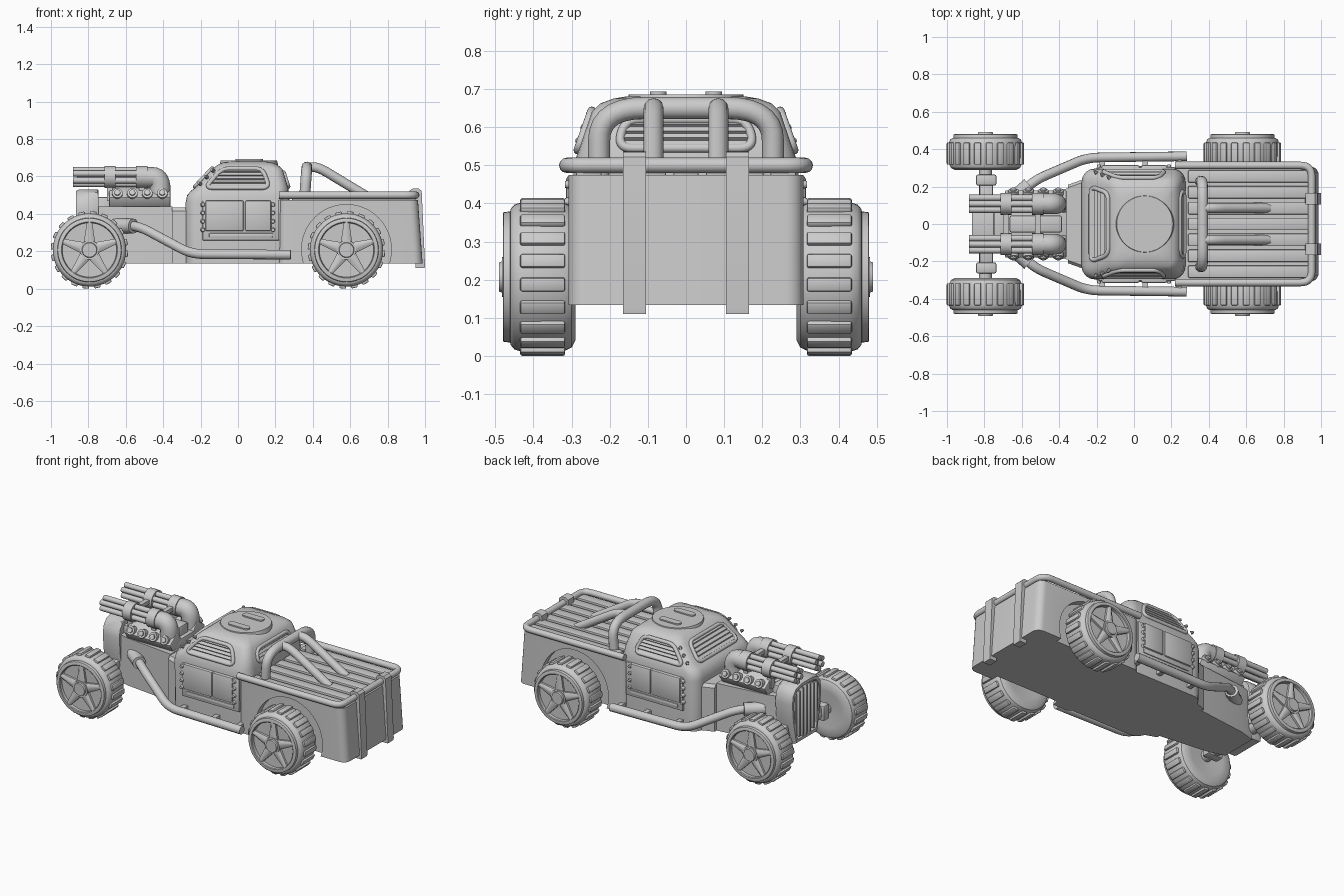
import bpy, bmesh
from math import sin, cos, pi, radians
from mathutils import Vector, Matrix

if "Cube" in bpy.data.objects:
    bpy.data.objects.remove(bpy.data.objects["Cube"])

V = Vector


def finish(bm, name, mirror=False, loc=(0, 0, 0)):
    bmesh.ops.recalc_face_normals(bm, faces=bm.faces)
    me = bpy.data.meshes.new(name)
    bm.to_mesh(me)
    bm.free()
    ob = bpy.data.objects.new(name, me)
    ob.location = loc
    bpy.context.collection.objects.link(ob)
    if mirror:
        ob.modifiers.new("Mirror", 'MIRROR').use_axis = (False, True, False)
    return ob


def add_box(bm, c, size, rot=Matrix(), bevel=0.0):
    m = Matrix.Translation(c) @ rot.to_4x4() @ Matrix.Diagonal((*size, 1))
    vs = bmesh.ops.create_cube(bm, size=1, matrix=m)['verts']
    if bevel:
        es = list({e for v in vs for e in v.link_edges})
        bmesh.ops.bevel(bm, geom=es, offset=bevel, segments=2, profile=0.5, affect='EDGES')


def add_bar(bm, p, q, w, t, n, bevel=0.0):
    # box running from p to q, width w, thickness t along normal n
    p, q = V(p), V(q)
    x = (q - p).normalized()
    y = V(n).cross(x).normalized()
    rot = Matrix((x, y, x.cross(y))).transposed()
    add_box(bm, (p + q) / 2, ((q - p).length, w, t), rot, bevel)


def add_cyl(bm, p, q, r, n=24, r2=None):
    p, q = V(p), V(q)
    m = Matrix.Translation((p + q) / 2) @ (q - p).to_track_quat('Z', 'Y').to_matrix().to_4x4()
    bmesh.ops.create_cone(bm, cap_ends=True, segments=n, radius1=r, radius2=r if r2 is None else r2,
                          depth=(q - p).length, matrix=m)


def add_loft(bm, rings):
    rows = [[bm.verts.new(p) for p in ring] for ring in rings]
    n = len(rows[0])
    for a, b in zip(rows, rows[1:]):
        for i in range(n):
            bm.faces.new((a[i], a[(i + 1) % n], b[(i + 1) % n], b[i]))
    bm.faces.new(rows[0])
    bm.faces.new(rows[-1])


def rounded(z, x0, x1, hy, r, n=5):
    out = []
    for k, (cx, cy) in enumerate([(x1 - r, hy - r), (x0 + r, hy - r), (x0 + r, r - hy), (x1 - r, r - hy)]):
        for i in range(n + 1):
            a = pi / 2 * (k + i / n)
            out.append((cx + r * cos(a), cy + r * sin(a), z))
    return out


def tube(name, pts, r, fillet=0.05, mirror=False, cyclic=False):
    # path with rounded corners swept by a circle
    pts = [V(p) for p in pts]
    n, path = len(pts), []
    for i, p in enumerate(pts):
        if not cyclic and i in (0, n - 1):
            path.append(p)
            continue
        a, b = pts[i - 1] - p, pts[(i + 1) % n] - p
        s = p + a.normalized() * min(fillet, a.length * .48)
        e = p + b.normalized() * min(fillet, b.length * .48)
        path += [s.lerp(p, t / 7).lerp(p.lerp(e, t / 7), t / 7) for t in range(8)]
    cu = bpy.data.curves.new(name, 'CURVE')
    cu.dimensions, cu.bevel_depth, cu.bevel_resolution, cu.use_fill_caps = '3D', r, 4, True
    sp = cu.splines.new('POLY')
    sp.points.add(len(path) - 1)
    for q, p in zip(sp.points, path):
        q.co = (*p, 1)
    sp.use_cyclic_u = cyclic
    ob = bpy.data.objects.new(name, cu)
    bpy.context.collection.objects.link(ob)
    bpy.ops.object.select_all(action='DESELECT')
    ob.select_set(True)
    bpy.context.view_layer.objects.active = ob
    bpy.ops.object.convert(target='MESH')
    ob = bpy.context.object
    if mirror:
        ob.modifiers.new("Mirror", 'MIRROR').use_axis = (False, True, False)


def window(name, bl, br, tr, tl, n, mirror=False):
    # louvred armour window: round frame with slats
    bl, br, tr, tl = map(V, (bl, br, tr, tl))
    tube(name + "_frame", [bl, br, tr, tl], .012, .04, mirror, True)
    bm = bmesh.new()
    nor = (br - bl).cross(tl - bl).normalized()
    for i in range(n):
        t = (i + .6) / (n + .2)
        a, b = bl.lerp(tl, t), br.lerp(tr, t)
        add_bar(bm, a.lerp(b, .03), a.lerp(b, .97), (tl - bl).length / n * .75, .012,
                nor + (tl - bl).normalized() * .5)
    finish(bm, name + "_slats", mirror)


# Wheels: tyre, treads, rim and star spokes
for end, wx in (("front", -.794), ("rear", .58)):
    loc = (wx, 0, .207)
    bm = bmesh.new()
    prof = [(.05, .30), (.12, .29), (.165, .29), (.185, .3), (.195, .32), (.196, .43), (.19, .45), (.178, .46),
            (.172, .461), (.17, .478), (.166, .48), (.15, .48), (.146, .476), (.145, .458), (.03, .455)]
    add_loft(bm, [[(r * sin(2 * pi * i / 48), y, r * cos(2 * pi * i / 48)) for i in range(48)] for r, y in prof])
    finish(bm, end + "_tyres", True, loc)
    bm = bmesh.new()
    for i in range(20):
        a = 2 * pi * i / 20 + .1
        rot = Matrix.Rotation(a, 3, 'Y')
        add_box(bm, rot @ V((0, .376, .197)), (.036, .118, .02), rot, .006)
    finish(bm, end + "_tyre_treads", True, loc)
    bm = bmesh.new()
    add_cyl(bm, (0, .45, 0), (0, .482, 0), .052, 32)
    add_cyl(bm, (0, .48, 0), (0, .491, 0), .042, 32, .038)
    for i in range(5):
        rot = Matrix.Rotation(2 * pi * i / 5, 3, 'Y')
        base = [(-.032, .03), (.032, .03), (.014, .149), (-.014, .149)]
        add_loft(bm, [[rot @ V((x * s, y, z)) for x, z in base] for y, s in ((.45, 1), (.47, 1), (.479, .4))])
    finish(bm, end + "_wheel_spokes", True, loc)

# Axles
bm = bmesh.new()
add_cyl(bm, (-.794, -.32, .21), (-.794, .32, .21), .035)
add_cyl(bm, (.58, -.32, .207), (.58, .32, .207), .04)
for s in (-1, 1):
    add_box(bm, (-.79, .235 * s, .22), (.11, .06, .1), bevel=.012)
    add_bar(bm, (-.79, .1 * s, .25), (-.79, .25 * s, .23), .07, .05, (0, 0, 1), .008)
finish(bm, "axles")

# Front chassis, tapering toward the grille
bm = bmesh.new()
plan = [(-.79, .12), (-.69, .15), (-.35, .19), (-.35, -.19), (-.69, -.15), (-.79, -.12)]
add_loft(bm, [[(x, y, z) for x, y in plan] for z in (.134, .44)])
plan = [(-.352, .21), (-.2, .265), (-.2, -.265), (-.352, -.21)]
add_loft(bm, [[(x, y * s, z) for x, y in plan] for z, s in ((.134, 1), (.415, 1), (.435, .93))])
finish(bm, "front_chassis")

# Radiator grille
half = [(.11, .15), (.142, .3), (.153, .42), (.145, .475), (.115, .515), (.06, .53)]
outline = half + [(-y, z) for y, z in reversed(half)]
bm = bmesh.new()
add_loft(bm, [[(x, y * s, .34 + (z - .34) * s) for y, z in outline]
              for x, s in ((-.745, .98), (-.75, 1), (-.85, 1), (-.865, .96), (-.865, .86), (-.84, .83))])
for i in range(7):
    y = (i - 3) * .036
    add_box(bm, (-.853, y, .335), (.028, .015, .33 - abs(y) * .5), bevel=.004)
finish(bm, "radiator_grille")

# Engine block, slanted heads and exhaust ports
bm = bmesh.new()
add_box(bm, (-.525, 0, .44), (.33, .24, .1), bevel=.006)
add_box(bm, (-.525, 0, .5), (.28, .09, .1), bevel=.01)
add_box(bm, (-.72, 0, .4), (.07, .2, .18), bevel=.01)
for s in (-1, 1):
    rot = Matrix.Rotation(radians(-35 * s), 3, 'X')
    add_box(bm, (-.525, .12 * s, .485), (.33, .1, .075), rot, .008)
    for x in (-.645, -.565, -.485, -.405):
        p, d = V((x, .13 * s, .488)), V((0, .82 * s, .4))
        add_cyl(bm, p, p + d * .06, .028, 16)
        add_cyl(bm, p, p + d * .07, .016, 16)
finish(bm, "engine")

# Twin multi-barrel stacks above the engine
bm = bmesh.new()
for i in range(6):
    a = pi / 3 * i + pi / 6
    y, z = .108 + .037 * cos(a), .597 + .037 * sin(a)
    add_cyl(bm, (-.882, y, z), (-.49, y, z), .0165, 12)
add_cyl(bm, (-.86, .108, .597), (-.49, .108, .597), .022, 12)
for x0, x1 in ((-.715, -.655), (-.545, -.485)):
    add_cyl(bm, (x0, .108, .597), (x1, .108, .597), .059, 24)
    add_box(bm, ((x0 + x1) / 2, .108, .52), (.03, .04, .1))
    add_box(bm, ((x0 + x1) / 2, .04, .6), (.03, .08, .025))
finish(bm, "barrel_stacks", True)
tube("stack_elbows", [(-.5, .108, .595), (-.416, .108, .595), (-.416, .108, .46)], .055, .075, True)

# Side exhaust pipes
tube("exhaust_pipes", [(-.62, .15, .335), (-.53, .235, .335), (-.25, .355, .185), (.282, .362, .182)], .026, .07, True)
tube("exhaust_headers", [(-.66, .13, .34), (-.61, .165, .335), (-.56, .21, .335)], .04, .03, True)
bm = bmesh.new()
for x in (-.17, .06, .24):
    add_box(bm, (x, .32, .185), (.03, .08, .025))
finish(bm, "exhaust_brackets", True)

# Cab shell
bm = bmesh.new()
add_loft(bm, [rounded(*s) for s in (
    (.134, -.28, .275, .29, .07), (.46, -.28, .275, .296, .07), (.50, -.272, .275, .293, .07),
    (.525, -.25, .27, .287, .07), (.54, -.228, .268, .281, .06), (.64, -.137, .238, .247, .05),
    (.662, -.11, .212, .225, .05), (.675, -.08, .18, .19, .05), (.68, -.05, .15, .16, .05))])
finish(bm, "cab")

# Louvred windows
window("windscreen", (-.23, .2, .545), (-.23, -.2, .545), (-.138, -.165, .642), (-.138, .165, .642), 5)
window("side_window", (.168, .283, .54), (-.175, .283, .54), (-.085, .247, .642), (.13, .247, .642), 5, True)
window("rear_window", (.268, -.18, .545), (.268, .18, .545), (.244, .16, .62), (.244, -.16, .62), 4)

# Roof hatch
bm = bmesh.new()
add_cyl(bm, (.058, 0, .66), (.058, 0, .686), .157, 48, .15)
for s in (-1, 1):
    add_loft(bm, [[(x, y + .073 * s, z) for x, y, z in rounded(h, -.013, .133, .022, .0215)]
                  for h in (.68, .69, .694)])
finish(bm, "roof_hatch")

# Door armour plates with rivets
bm = bmesh.new()
add_box(bm, (-.072, .297, .39), (.205, .035, .165), bevel=.01)
add_box(bm, (.108, .297, .39), (.14, .035, .165), bevel=.01)
add_box(bm, (.015, .292, .365), (.41, .025, .215), bevel=.006)
add_box(bm, (.015, .295, .285), (.34, .03, .025), bevel=.006)
for x in (-.187, .187):
    for i in range(4):
        add_cyl(bm, (x, .29, .315 + i * .045), (x, .317, .315 + i * .045), .015, 12, .009)
for i in range(3):
    t = i / 2
    p = V((-.2 + .07 * t, .272 - .028 * t, .56 + .07 * t))
    add_cyl(bm, p, p + V((-.012, .014, .006)), .011, 10, .007)
finish(bm, "door_plates", True)

# Truck bed with wheel arches cut out
bm = bmesh.new()
add_loft(bm, [rounded(.134, .215, .987, .308, .045), rounded(.475, .215, .962, .308, .045)])
bed = finish(bm, "truck_bed")
bm = bmesh.new()
for s in (-1, 1):
    add_cyl(bm, (.58, .265 * s, .21), (.58, .5 * s, .21), .24, 48)
cutter = finish(bm, "arch_cutter")
cutter.hide_render = True
mod = bed.modifiers.new("Arches", 'BOOLEAN')
mod.operation, mod.object, mod.solver = 'DIFFERENCE', cutter, 'EXACT'
bpy.context.view_layer.objects.active = bed
bpy.ops.object.modifier_apply(modifier=mod.name)
bpy.data.objects.remove(cutter)

# Bed planks, rim rail and tailgate straps
bm = bmesh.new()
for i in range(7):
    add_box(bm, (.62, (i - 3) * .085, .48), (.66, .066, .026), bevel=.005)
finish(bm, "bed_planks")
tube("bed_rail", [(.22, .313, .5), (.95, .313, .5), (.95, -.313, .5), (.22, -.313, .5)], .02, .06)
bm = bmesh.new()
prof = [(.915, .485), (.918, .525), (.935, .536), (.968, .535), (.982, .522), (.984, .48), (1.0, .125),
        (.998, .11), (.95, .11), (.94, .485)]
add_loft(bm, [[(x, y, z) for x, z in prof] for y in (.105, .165)])
finish(bm, "tailgate_straps", True)

# Roll bar hoop and rear braces
tube("roll_bar", [(.355, -.228, .47), (.368, -.228, .65), (.368, .228, .65), (.355, .228, .47)], .029, .12)
tube("roll_bar_braces", [(.368, .085, .65), (.43, .085, .65), (.72, .085, .475)], .026, .06, True)

# Smooth shading with sharp edges kept
bpy.ops.object.select_all(action='SELECT')
bpy.context.view_layer.objects.active = bed
bpy.ops.object.shade_smooth_by_angle(angle=radians(35))
